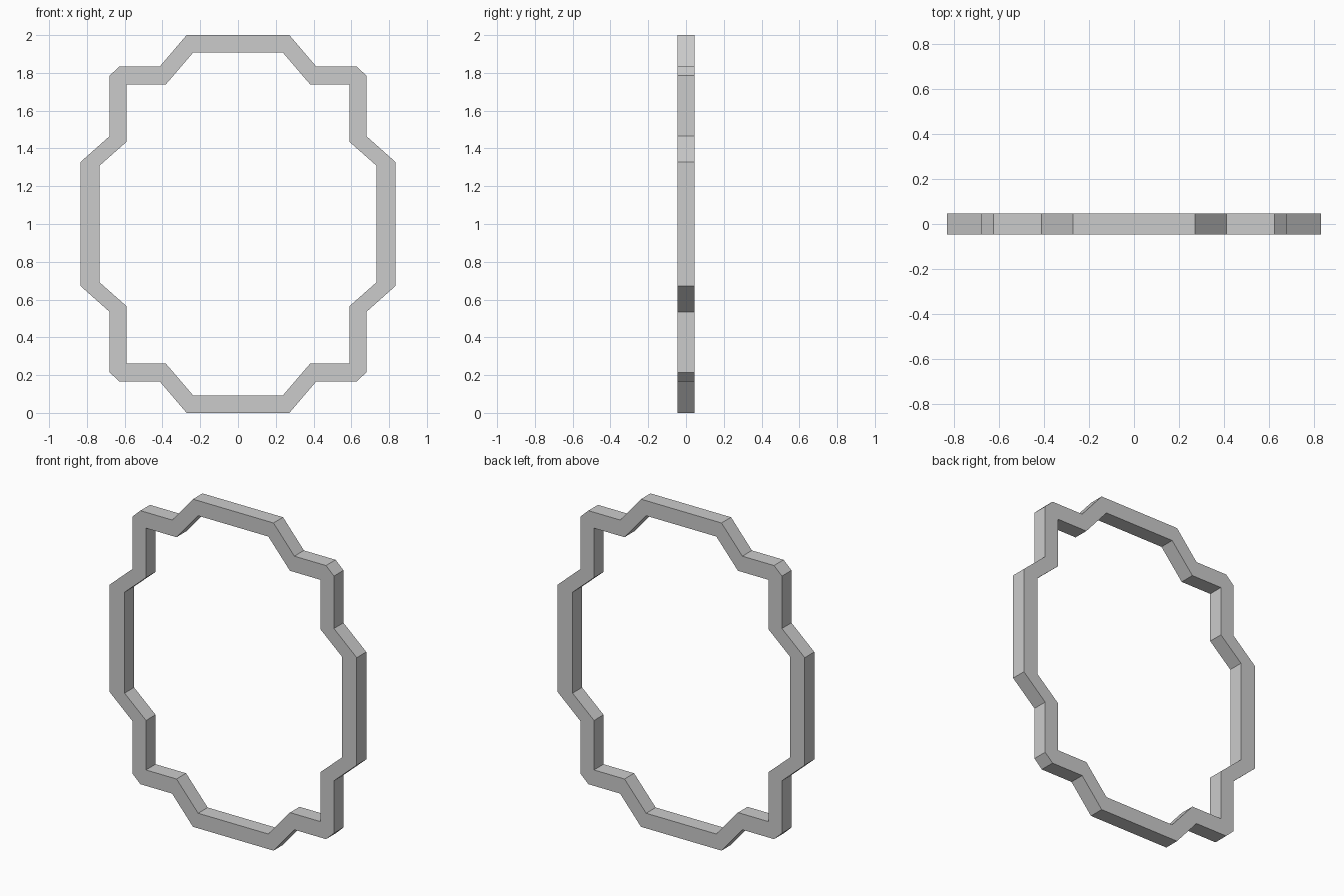
import bpy
import bmesh

HALF_DEPTH = 0.046
CENTRE_Z = 1.0

# One quarter of each outline, from the top bar round to the side bar
OUTER = [(0.272, 1.0), (0.413, 0.835), (0.627, 0.835),
         (0.68, 0.785), (0.68, 0.465), (0.834, 0.328)]
INNER = [(0.237, 0.908), (0.383, 0.738), (0.589, 0.738),
         (0.589, 0.738), (0.589, 0.436), (0.734, 0.308)]


def full_outline(quarter):
    """Mirror a quarter outline into a closed loop."""
    right = quarter + [(x, -z) for x, z in reversed(quarter)]
    return right + [(-x, z) for x, z in reversed(right)]


def make_material(name, colour):
    mat = bpy.data.materials.new(name)
    mat.use_nodes = True
    mat.diffuse_color = colour
    mat.node_tree.nodes["Principled BSDF"].inputs["Base Color"].default_value = colour
    return mat


cube = bpy.data.objects.get("Cube")
if cube:
    bpy.data.objects.remove(cube, do_unlink=True)

# Frame: four matching loops joined into a closed ring of square section
bm = bmesh.new()
section = [(OUTER, -HALF_DEPTH), (INNER, -HALF_DEPTH),
           (INNER, HALF_DEPTH), (OUTER, HALF_DEPTH)]
loops = [[bm.verts.new((x, y, z + CENTRE_Z)) for x, z in full_outline(quarter)]
         for quarter, y in section]
count = len(loops[0])
for a, b in zip(loops, loops[1:] + loops[:1]):
    for i in range(count):
        j = (i + 1) % count
        bm.faces.new((a[i], a[j], b[j], b[i]))

# Merge the doubled inner corners, where the outer corner is chamfered
bmesh.ops.remove_doubles(bm, verts=bm.verts[:], dist=0.0005)
bmesh.ops.recalc_face_normals(bm, faces=bm.faces[:])

mesh = bpy.data.meshes.new("stepped_frame")
bm.to_mesh(mesh)
bm.free()
mesh.materials.append(make_material("light_grey", (0.6, 0.6, 0.6, 1.0)))
frame = bpy.data.objects.new("stepped_frame", mesh)
bpy.context.collection.objects.link(frame)
